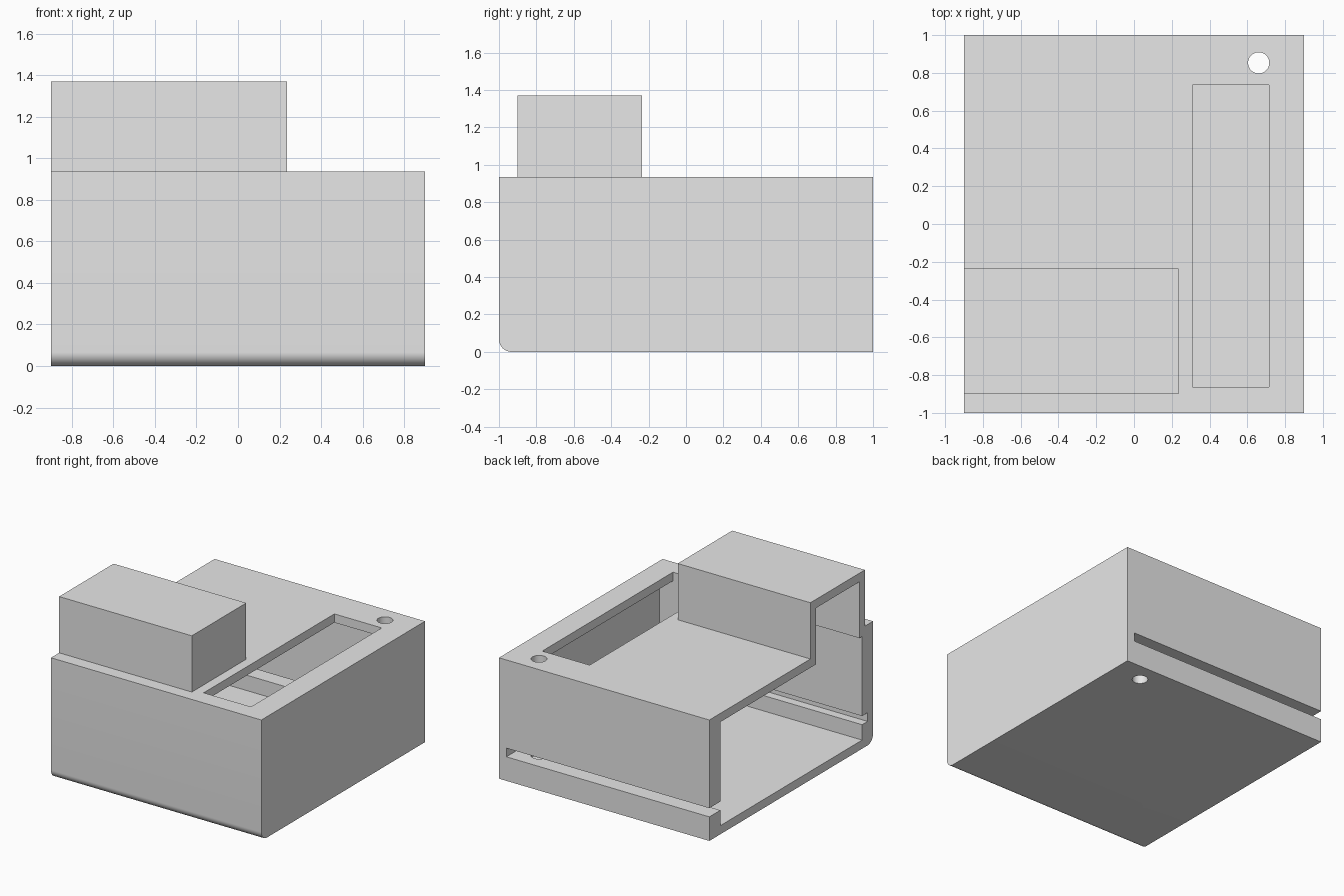
import bpy
import math

cube = bpy.data.objects.get("Cube")
if cube:
    bpy.data.objects.remove(cube, do_unlink=True)

HALF_X, HALF_Y, HEIGHT = 0.9, 1.0, 0.935
WALL = 0.067
END = HALF_Y - 2 * WALL          # inner face of the thick front and back walls
SLOT_LOW, SLOT_HIGH = 0.186, 0.253
OUT = 0.2                        # how far cutters reach past the body


def prism(name, profile, axis, low, high):
    """Extrude a 2D profile along x ('X': profile is y, z) or z ('Z': x, y)."""
    def place(p, t):
        return (t, *p) if axis == 'X' else (*p, t)
    n = len(profile)
    verts = [place(p, t) for t in (low, high) for p in profile]
    faces = [tuple(reversed(range(n))), tuple(range(n, 2 * n))]
    faces += [(i, (i + 1) % n, (i + 1) % n + n, i + n) for i in range(n)]
    mesh = bpy.data.meshes.new(name)
    mesh.from_pydata(verts, [], faces)
    obj = bpy.data.objects.new(name, mesh)
    bpy.context.collection.objects.link(obj)
    return obj


def box(name, x, y, z):
    profile = [(x[0], y[0]), (x[1], y[0]), (x[1], y[1]), (x[0], y[1])]
    return prism(name, profile, 'Z', *z)


def arc(cx, cy, radius, start, end, steps=12):
    angles = [math.radians(start + (end - start) * i / steps) for i in range(steps + 1)]
    return [(cx + radius * math.cos(a), cy + radius * math.sin(a)) for a in angles]


def combine(target, tool, operation):
    """Apply a boolean and discard the tool object."""
    mod = target.modifiers.new(operation.title(), 'BOOLEAN')
    mod.operation = operation
    mod.solver = 'EXACT'
    mod.object = tool
    bpy.context.view_layer.objects.active = target
    bpy.ops.object.modifier_apply(modifier=mod.name)
    bpy.data.objects.remove(tool, do_unlink=True)


# Main housing, rounded along the lower front edge
side = arc(-HALF_Y + WALL, WALL, WALL, 180, 270)
side += [(HALF_Y, 0), (HALF_Y, HEIGHT), (-HALF_Y, HEIGHT)]
housing = prism("housing", side, 'X', -HALF_X, HALF_X)

# Raised compartment on top
TOWER_X, TOWER_Y, TOWER_TOP = 0.235, (-0.9, -0.235), 1.37
combine(housing, box("raised_compartment", (-HALF_X, TOWER_X), TOWER_Y,
                     (HEIGHT - WALL / 2, TOWER_TOP)), 'UNION')

# Hollow interior, open on the -x side and up into the compartment
cutters = [
    box("cavity", (-HALF_X - OUT, HALF_X - WALL), (-END, END), (WALL, HEIGHT - WALL)),
    box("compartment_cavity", (-HALF_X - OUT, TOWER_X - WALL),
        (TOWER_Y[0] + WALL, TOWER_Y[1] - WALL), (HEIGHT / 2, TOWER_TOP - WALL)),
]

# Panel slot: a groove in the front wall, cut right through the back wall
cutters.append(box("panel_slot", (-HALF_X - OUT, HALF_X - WALL + 0.003),
                   (-HALF_Y + WALL, HALF_Y + OUT), (SLOT_LOW, SLOT_HIGH)))

# Long window in the roof and a round hole from top to bottom
cutters.append(box("roof_window", (0.31, 0.715), (-0.862, 0.735),
                   (HEIGHT - 2 * WALL, HEIGHT + OUT)))
cutters.append(prism("cable_hole", arc(0.66, 0.853, 0.056, 0, 352.5, 47),
                     'Z', -OUT, HEIGHT + OUT))

# Rounded upright corner above the slot
corner = arc(-HALF_X + WALL, HALF_Y - WALL, WALL, 90, 180)
corner += [(-HALF_X - OUT, HALF_Y - WALL), (-HALF_X - OUT, HALF_Y + OUT),
           (-HALF_X + WALL, HALF_Y + OUT)]
cutters.append(prism("corner_round", corner, 'Z', (SLOT_LOW + SLOT_HIGH) / 2, HEIGHT + OUT))

for cutter in cutters:
    combine(housing, cutter, 'DIFFERENCE')

# Single grey material
grey = bpy.data.materials.new("light grey")
grey.use_nodes = True
colour = (0.8, 0.8, 0.8, 1)
grey.diffuse_color = colour
grey.node_tree.nodes["Principled BSDF"].inputs["Base Color"].default_value = colour
housing.data.materials.clear()
housing.data.materials.append(grey)
for face in housing.data.polygons:
    face.material_index = 0

# Smooth rounds, crisp edges
bpy.ops.object.select_all(action='DESELECT')
housing.select_set(True)
bpy.context.view_layer.objects.active = housing
bpy.ops.object.shade_smooth_by_angle(angle=math.radians(30))
